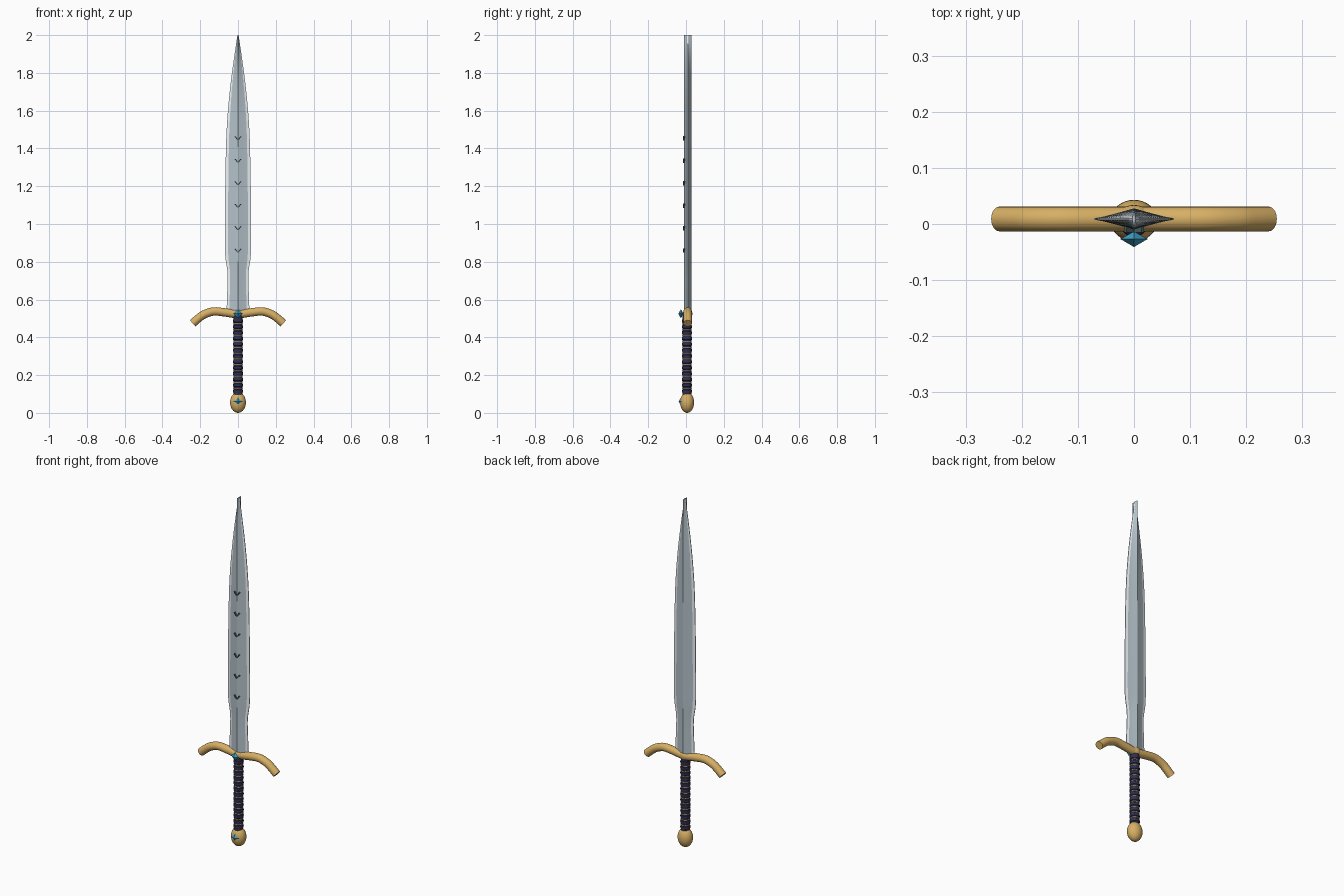
import bpy, math
from mathutils import Vector

if "Cube" in bpy.data.objects:
    bpy.data.objects.remove(bpy.data.objects["Cube"])

CY = 0.009  # depth centre of the sword


def material(name, rgb):
    m = bpy.data.materials.new(name)
    m.diffuse_color = (*rgb, 1)
    m.use_nodes = True
    m.node_tree.nodes["Principled BSDF"].inputs["Base Color"].default_value = m.diffuse_color
    return m


STEEL = material("steel", (0.45, 0.53, 0.58))
EDGE = material("bright_edge", (0.85, 0.9, 0.93))
GOLD = material("gold", (0.68, 0.43, 0.13))
LEATHER = material("leather", (0.03, 0.03, 0.08))
BLUE = material("blue_gem", (0.05, 0.35, 0.55))
DARK = material("dark_mark", (0.08, 0.12, 0.12))


def mesh_object(name, verts, faces, *mats):
    me = bpy.data.meshes.new(name)
    me.from_pydata(verts, [], faces)
    ob = bpy.data.objects.new(name, me)
    bpy.context.collection.objects.link(ob)
    for m in mats:
        me.materials.append(m)
    return ob


def finish(name, mat, angle=40):
    ob = bpy.context.object
    ob.name = name
    ob.data.materials.append(mat)
    bpy.ops.object.transform_apply(location=False, rotation=False, scale=True)
    bpy.ops.object.shade_smooth_by_angle(angle=math.radians(angle))
    return ob


def smooth_path(points, steps):
    # Catmull-Rom samples through the given points
    p = [Vector(q) for q in points]
    p = [2 * p[0] - p[1]] + p + [2 * p[-1] - p[-2]]
    out = []
    for i in range(1, len(p) - 2):
        a, b, c, d = p[i - 1:i + 3]
        for s in range(steps):
            t = s / steps
            out.append(0.5 * (2 * b + (c - a) * t + (2 * a - 5 * b + 4 * c - d) * t * t
                              + (3 * b - a - 3 * c + d) * t ** 3))
    return out + [p[-2]]


# Leaf-shaped blade: section narrows in x only, so the ridge runs to the tip
outline = smooth_path([(0.061, 0.53), (0.057, 0.64), (0.055, 0.74), (0.069, 0.85), (0.069, 1.05),
                       (0.066, 1.3), (0.060, 1.5), (0.047, 1.67), (0.028, 1.83), (0.003, 2.0)], 4)
half = [(1, 0.0015), (0.76, 0.0045), (0.35, 0.012), (0, 0.019)]
section = half + [(-x, y) for x, y in half[-2::-1]]
section += [(x, -y) for x, y in section[::-1]]
section = list(dict.fromkeys(section))
n = len(section)
verts = [(x * w, CY + y, z) for w, z in outline for x, y in section]
faces = [(i * n + j, i * n + (j + 1) % n, (i + 1) * n + (j + 1) % n, (i + 1) * n + j)
         for i in range(len(outline) - 1) for j in range(n)]
faces += [tuple(range(n))[::-1], tuple(range(len(verts) - n, len(verts)))]
blade = mesh_object("blade", verts, faces, STEEL, EDGE)
for f in blade.data.polygons:
    if len(f.vertices) == 4 and all(abs(section[v % n][0]) > 0.7 for v in f.vertices):
        f.material_index = 1
bpy.context.view_layer.objects.active = blade
blade.select_set(True)
bpy.ops.object.mode_set(mode='EDIT')
bpy.ops.mesh.select_all(action='SELECT')
bpy.ops.mesh.normals_make_consistent(inside=False)
bpy.ops.object.mode_set(mode='OBJECT')
bpy.ops.object.shade_smooth_by_angle(angle=math.radians(20))

# Chevron marks up the front of the blade
for i in range(6):
    z = 0.855 + i * 0.119
    for s in (-1, 1):
        bpy.ops.mesh.primitive_cube_add(size=1, location=(s * 0.008, -0.009, z + 0.004),
                                        rotation=(0, s * math.radians(40), 0))
        bpy.context.object.scale = (0.006, 0.012, 0.024)
        finish("blade_mark", DARK)

# Curved crossguard: tube swept along a path mirrored in x
right = [(0.07, 0.532), (0.13, 0.537), (0.18, 0.521), (0.21, 0.5), (0.24, 0.474)]
path = smooth_path([(-x, z) for x, z in right[::-1]] + [(0, 0.523)] + right, 4)
sides = 20
verts, faces = [], []
for i, p in enumerate(path):
    t = (path[min(i + 1, len(path) - 1)] - path[max(i - 1, 0)]).normalized()
    for k in range(sides):
        a = math.tau * k / sides
        r = 0.022 * math.cos(a)
        verts.append((p.x - t.y * r, CY + 0.022 * math.sin(a), p.y + t.x * r))
for i in range(len(path) - 1):
    for k in range(sides):
        a, b = i * sides + k, i * sides + (k + 1) % sides
        faces.append((a, a + sides, b + sides, b))
faces += [tuple(range(sides)), tuple(range(len(verts) - sides, len(verts)))[::-1]]
guard = mesh_object("crossguard", verts, faces, GOLD)
bpy.ops.object.select_all(action='DESELECT')
bpy.context.view_layer.objects.active = guard
guard.select_set(True)
bpy.ops.object.shade_smooth_by_angle(angle=math.radians(40))

# Guard boss
bpy.ops.mesh.primitive_uv_sphere_add(segments=24, ring_count=12, radius=1, location=(0, CY, 0.525))
bpy.context.object.scale = (0.032, 0.025, 0.027)
finish("guard_boss", GOLD)

# Grip with leather ridges and thin gold wire between them
bpy.ops.mesh.primitive_cylinder_add(vertices=24, radius=0.0235, depth=0.42, location=(0, CY - 0.004, 0.305))
finish("grip", LEATHER)
for i in range(13):
    z = 0.115 + i * 0.031
    bpy.ops.mesh.primitive_torus_add(major_radius=0.0215, minor_radius=0.006, major_segments=24,
                                     minor_segments=8, location=(0, CY - 0.004, z))
    bpy.context.object.scale = (1, 1, 1.6)
    finish("grip_wrap", LEATHER)
    if i < 12:
        bpy.ops.mesh.primitive_torus_add(major_radius=0.0235, minor_radius=0.002, major_segments=24,
                                         minor_segments=6, location=(0, CY - 0.004, z + 0.0155))
        finish("grip_wire", GOLD)

# Pommel
bpy.ops.mesh.primitive_uv_sphere_add(segments=32, ring_count=16, radius=1, location=(0, 0.006, 0.055))
bpy.context.object.scale = (0.042, 0.037, 0.055)
finish("pommel", GOLD)

# Faceted gems on the front of guard and pommel
for name, y, z, r in (("guard_gem", -0.027, 0.525, 0.024), ("pommel_gem", -0.025, 0.06, 0.025)):
    pts = [(r, y, z), (0, y, z + r), (-r, y, z), (0, y, z - r), (0, y - 0.014, z), (0, y + 0.014, z)]
    mesh_object(name, pts, [((k + 1) % 4, k, 4) for k in range(4)]
                + [(k, (k + 1) % 4, 5) for k in range(4)], BLUE)
